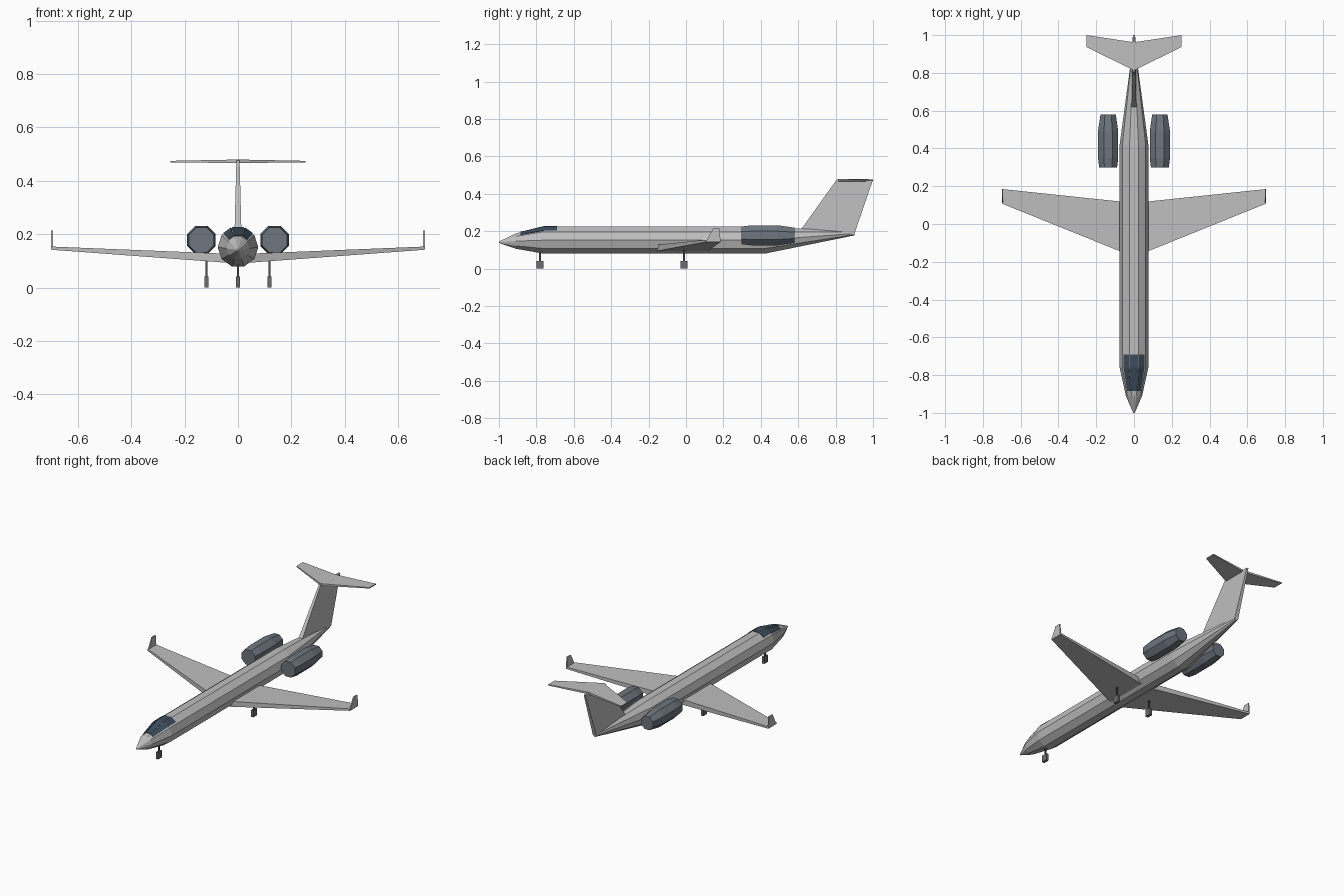
import bpy, bmesh
from math import sin, cos, radians, pi

cube = bpy.data.objects.get("Cube")
if cube:
    bpy.data.objects.remove(cube, do_unlink=True)


def material(name, rgb):
    m = bpy.data.materials.new(name)
    m.use_nodes = True
    col = (*rgb, 1)
    m.diffuse_color = col
    m.node_tree.nodes["Principled BSDF"].inputs["Base Color"].default_value = col
    return m


BODY = material("light grey", (0.52, 0.52, 0.52))
ENGINE = material("slate grey", (0.155, 0.18, 0.21))
GLASS = material("dark blue glass", (0.045, 0.075, 0.11))
STRUT = material("dark strut", (0.07, 0.085, 0.1))
WHEEL = material("wheel grey", (0.15, 0.15, 0.16))


def finish(name, bm, mat):
    bmesh.ops.recalc_face_normals(bm, faces=bm.faces)
    me = bpy.data.meshes.new(name)
    bm.to_mesh(me)
    bm.free()
    me.materials.append(mat)
    ob = bpy.data.objects.new(name, me)
    bpy.context.collection.objects.link(ob)
    return ob


def loft(name, sections, mat):
    """Skin a closed solid through rings with equal point counts."""
    bm = bmesh.new()
    rings = [[bm.verts.new(p) for p in s] for s in sections]
    n = len(rings[0])
    for a, b in zip(rings, rings[1:]):
        for i in range(n):
            j = (i + 1) % n
            bm.faces.new((a[i], a[j], b[j], b[i]))
    bm.faces.new(rings[0])
    bm.faces.new(rings[-1])
    return finish(name, bm, mat)


def ring(x, y, z, r, n, start=0.0):
    angles = [start + 2 * pi * i / n for i in range(n)]
    return [(x + r * cos(a), y, z + r * sin(a)) for a in angles]


def slab(x, y0, y1, z0, z1):
    return [(x, y0, z0), (x, y1, z0), (x, y1, z1), (x, y0, z1)]


def box(name, x, y, z0, z1, hx, hy, mat):
    return loft(name, [slab(x - hx, y - hy, y + hy, z0, z1),
                       slab(x + hx, y - hy, y + hy, z0, z1)], mat)


# Fuselage: ten-sided tube as (y, centre z, radius)
stations = [(-1.0, 0.141, 0.004), (-0.91, 0.147, 0.043), (-0.76, 0.152, 0.076),
            (0.42, 0.152, 0.076), (0.9, 0.188, 0.011)]
loft("fuselage", [ring(0, y, z, r, 10) for y, z, r in stations], BODY)


# Cockpit panes: thin plates over the three upper facets
def skin_point(y, i, t, lift):
    """Point on facet i of the fuselage, t across it, raised by lift."""
    for (y0, z0, r0), (y1, z1, r1) in zip(stations, stations[1:]):
        if y0 <= y <= y1:
            break
    k = (y - y0) / (y1 - y0)
    zc, r = z0 + k * (z1 - z0), r0 + k * (r1 - r0) + lift
    a, b = radians(36 * i), radians(36 * (i + 1))
    return (r * (cos(a) * (1 - t) + cos(b) * t), y,
            zc + r * (sin(a) * (1 - t) + sin(b) * t))


for name, facet, t0, t1 in (("left", 1, 0.22, 0.94), ("centre", 2, 0.05, 0.95),
                            ("right", 3, 0.06, 0.78)):
    loft(f"cockpit_pane_{name}",
         [[skin_point(y, facet, t, h) for t, h in
           ((t0, -0.002), (t1, -0.002), (t1, 0.003), (t0, 0.003))]
          for y in (-0.885, -0.76, -0.69)], GLASS)

# Tail fin
fin = [(0.612, 0.205, 0.013), (0.9, 0.185, 0.013),
       (1.0, 0.476, 0.006), (0.806, 0.476, 0.006)]
loft("tail_fin", [[(s * w, y, z) for y, z, w in fin] for s in (1, -1)], BODY)

# Tailplane on top of the fin
loft("tailplane", [slab(-0.252, 0.937, 1.0, 0.469, 0.475),
                   slab(0, 0.813, 0.962, 0.467, 0.48),
                   slab(0.252, 0.937, 1.0, 0.469, 0.475)], BODY)

# Paired parts
winglet = [(0.108, 0.145), (0.185, 0.145), (0.179, 0.214), (0.144, 0.214)]
nacelle = [(0.298, 0.051), (0.35, 0.058), (0.49, 0.058), (0.58, 0.044)]
for side, s in (("left", 1), ("right", -1)):
    loft(f"wing_{side}", [slab(s * 0.035, -0.16, 0.115, 0.093, 0.127),
                          slab(s * 0.699, 0.108, 0.185, 0.142, 0.154)], BODY)
    loft(f"winglet_{side}", [[(s * x, y, z) for y, z in winglet]
                             for x in (0.693, 0.7)], BODY)
    loft(f"engine_{side}", [ring(s * 0.137, y, 0.178, r, 8, pi / 8)
                            for y, r in nacelle], ENGINE)

# Landing gear
for name, x, y, top in (("nose", 0, -0.78, 0.09), ("left", 0.118, -0.01, 0.104),
                        ("right", -0.118, -0.01, 0.104)):
    box(f"{name}_gear_strut", x, y, 0.03, top, 0.003, 0.005, STRUT)
    box(f"{name}_gear_wheel", x, y, 0.0, 0.042, 0.008, 0.019, WHEEL)
